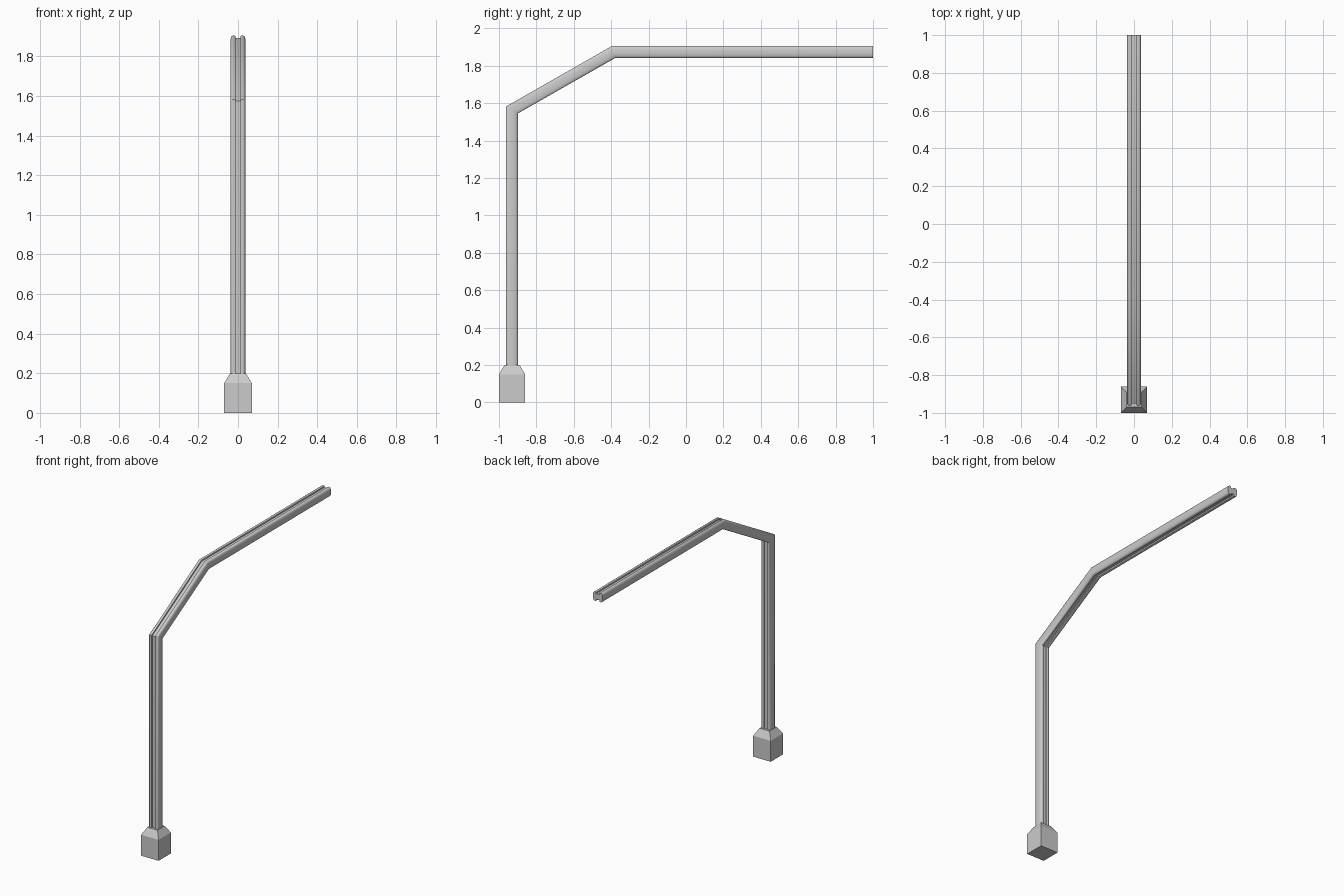
import bpy, bmesh, math

if "Cube" in bpy.data.objects:
    bpy.data.objects.remove(bpy.data.objects["Cube"])


def add_mesh(name, rings, smooth=False):
    """Skin a list of closed rings and cap both ends."""
    bm = bmesh.new()
    loops = [[bm.verts.new(p) for p in ring] for ring in rings]
    n = len(loops[0])
    for a, b in zip(loops, loops[1:]):
        for i in range(n):
            j = (i + 1) % n
            bm.faces.new((a[i], a[j], b[j], b[i]))
    bm.faces.new(loops[0])
    bm.faces.new(loops[-1])
    bmesh.ops.recalc_face_normals(bm, faces=bm.faces)
    me = bpy.data.meshes.new(name)
    bm.to_mesh(me)
    bm.free()
    ob = bpy.data.objects.new(name, me)
    bpy.context.collection.objects.link(ob)
    if smooth:
        bpy.ops.object.select_all(action='DESELECT')
        ob.select_set(True)
        bpy.context.view_layer.objects.active = ob
        bpy.ops.object.shade_smooth_by_angle(angle=math.radians(35))
    return ob


# Base block: straight foot with a tapered shoulder
def square(h, z, y=-0.93):
    return [(sx * h, y + sy * h, z) for sx, sy in ((-1, -1), (1, -1), (1, 1), (-1, 1))]


add_mesh("base_block", [square(0.07, 0), square(0.07, 0.15), square(0.04, 0.2)])

# Grooved pole section: x across, v = depth from the outer face
D = 0.064
quarter = [(0.013, 0.012), (0.013, 0.002), (0.017, 0.0), (0.027, 0.0),
           (0.033, 0.004), (0.036, 0.011), (0.038, 0.021)]
half = quarter + [(x, D - v) for x, v in reversed(quarter)]
profile = half + [(-x, v) for x, v in reversed(half)]

# Pole path with mitred bends (60 degrees, then 30 degrees)
t30, t15 = math.tan(math.radians(30)), math.tan(math.radians(15))
stations = [
    lambda v: (-0.963 + v, 0.19),
    lambda v: (-0.963 + v, 1.582 - v * t30),
    lambda v: (-0.395 + v * t15, 1.906 - v),
    lambda v: (1.0, 1.906 - v),
]
add_mesh("bent_pole", [[(x, *s(v)) for x, v in profile] for s in stations], smooth=True)
